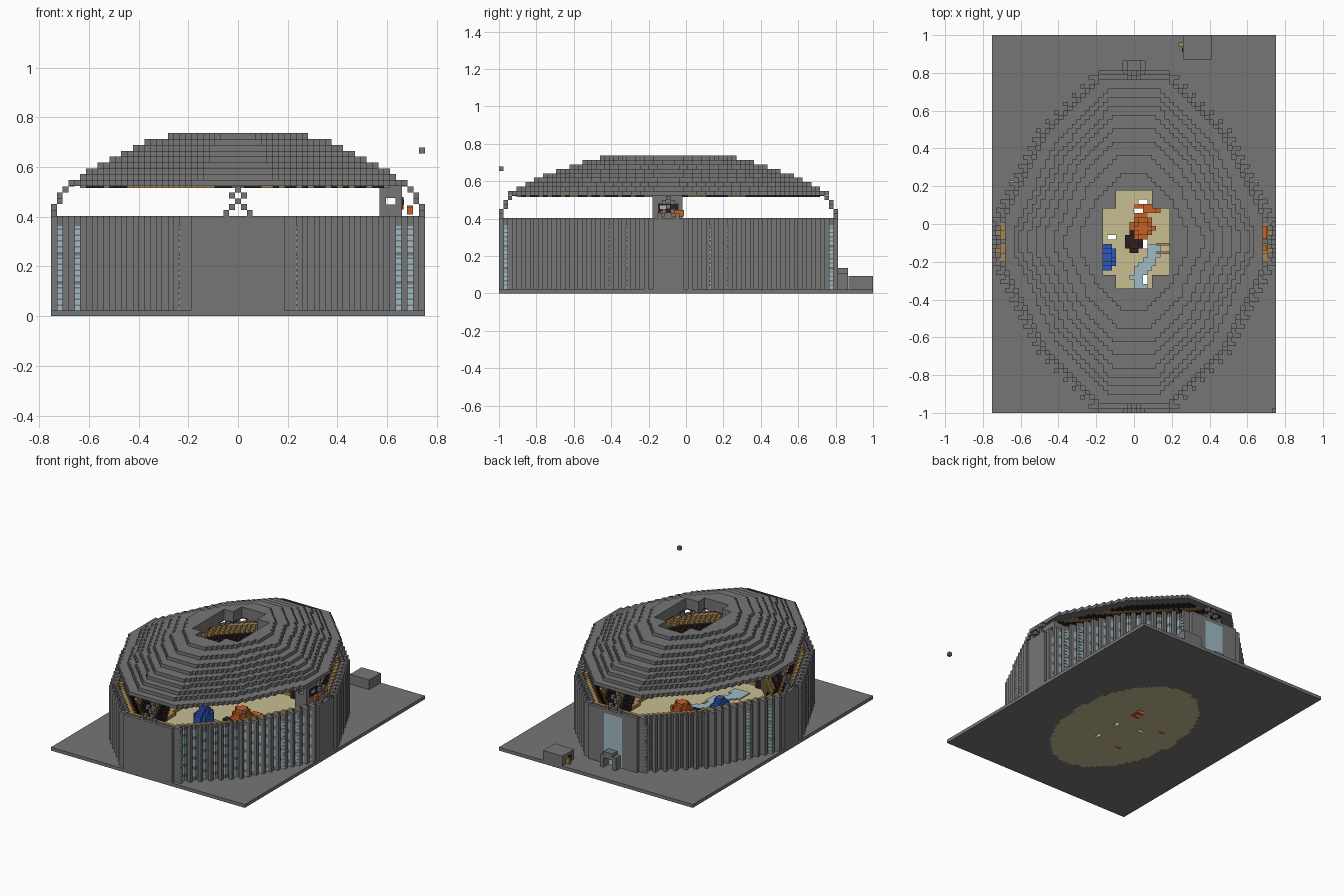
import bpy, bmesh, math

cube = bpy.data.objects.get("Cube")
if cube:
    bpy.data.objects.remove(cube, do_unlink=True)

V = 2 / 85            # edge of one block
NX, NY = 64, 85       # blocks across and along the plot
CY = -4 * V           # middle of the arena
WALL_TOP = 17 * V + 0.004
RIM = 22 * V + 0.007

COLOURS = {
    "stone": (0.18, 0.18, 0.185), "sand": (0.58, 0.51, 0.285),
    "glass": (0.35, 0.50, 0.56), "dark_seat": (0.026, 0.013, 0.014),
    "wood": (0.38, 0.24, 0.08), "orange": (0.56, 0.12, 0.02),
    "blue": (0.028, 0.095, 0.48),
}
NAMES = list(COLOURS)
MATS = []
for name, rgb in COLOURS.items():
    m = bpy.data.materials.new(name)
    m.use_nodes = True
    m.diffuse_color = (*rgb, 1)
    bsdf = m.node_tree.nodes["Principled BSDF"]
    bsdf.inputs["Base Color"].default_value = (*rgb, 1)
    bsdf.inputs["Roughness"].default_value = 0.9
    MATS.append(m)


def finish(name, bm):
    mesh = bpy.data.meshes.new(name)
    bm.to_mesh(mesh)
    bm.free()
    for m in MATS:
        mesh.materials.append(m)
    ob = bpy.data.objects.new(name, mesh)
    bpy.context.collection.objects.link(ob)
    return ob


SIDES = ("0132", "4576", "0451", "2376", "0264", "1573")


def boxes(name, items):
    """Boxes as (x0, x1, y0, y1, z0, z1, colour)."""
    bm = bmesh.new()
    for x0, x1, y0, y1, z0, z1, colour in items:
        vs = [bm.verts.new((x, y, z)) for z in (z0, z1) for y in (y0, y1) for x in (x0, x1)]
        for side in SIDES:
            bm.faces.new([vs[int(c)] for c in side]).material_index = NAMES.index(colour)
    bmesh.ops.recalc_face_normals(bm, faces=bm.faces[:])
    return finish(name, bm)


def px(i):
    return (i - (NX - 1) / 2) * V


def py(j):
    return (j - (NY - 1) / 2) * V


def column(i, j, z0, z1, colour):
    x, y, h = px(i), py(j), V / 2
    return (x - h, x + h, y - h, y + h, z0, z1, colour)


def norm(x, y):
    """Faceted oval: 1 on the outer wall line."""
    x, y = abs(x), abs(y - CY)
    return max(y / 0.905, (y + 1.02 * x) / 1.075, (y + 2 * x) / 1.56, x / 0.75)


def inside(i, j):
    return norm(px(i), py(j)) <= 1


def within(c, rects):
    return any(x0 < c.x < x1 and y0 < c.y < y1 for x0, x1, y0, y1 in rects)


CELLS = [(i, j) for i in range(NX) for j in range(NY)]

# Ground plate: sand arena floor, orange patches and small pits cut through
PITS = [(-0.15, -0.10, -0.08, -0.05), (0.0, 0.05, 0.06, 0.09), (0.03, 0.06, 0.10, 0.13),
        (0.05, 0.08, -0.31, -0.27), (0.05, 0.08, -0.12, -0.09)]
PATCHES = [(0.0, 0.08, 0.03, 0.10), (-0.155, -0.125, -0.35, -0.32), (-0.25, -0.22, -0.015, 0.015)]
bm = bmesh.new()
bmesh.ops.create_grid(bm, x_segments=NX, y_segments=NY, size=1)
for v in bm.verts:
    v.co.x *= NX * V / 2
    v.co.z = V
pits = []
for f in bm.faces:
    c = f.calc_center_median()
    if within(c, PITS):
        pits.append(f)
    elif within(c, PATCHES):
        f.material_index = NAMES.index("orange")
    elif math.hypot(c.x / 0.39, (c.y - CY) / 0.6) < 1:
        f.material_index = NAMES.index("sand")
bmesh.ops.delete(bm, geom=pits, context="FACES")
ground = finish("ground_plate", bm)
solid = ground.modifiers.new("thickness", "SOLIDIFY")
solid.thickness = V
solid.offset = -1

# Outer wall: staggered ribs with glazing tucked between them
ribs, panes = [], []
for i, j in CELLS:
    if not inside(i, j):
        continue
    if all(inside(i + a, j + b) for a, b in ((1, 0), (-1, 0), (0, 1), (0, -1))):
        continue
    x, y = px(i), py(j) - CY
    flat = abs(y) > 0.885 or abs(x) > 0.735
    back_window = y > 0.885 and abs(x) < 0.08
    plain = abs(x) < 0.22 or (x < 0 and y > 0)
    if back_window or (j % 2 and not flat):
        for k in range(1, 17):
            grey = k == 16 or plain or (k + j // 2) % 3 == 0
            if back_window:
                grey = k == 16 or (abs(x) > 0.06 and k % 4 == 0)
            panes.append(column(i, j, k * V, WALL_TOP if k == 16 else (k + 1) * V,
                                "stone" if grey else "glass"))
    else:
        ribs.append(column(i, j, V, WALL_TOP, "stone"))
        a, b = i + (1 if x > 0 else -1), j + (1 if y > 0 else -1)
        if not flat and 0 <= a < NX and 0 <= b < NY and not inside(a, b):
            ribs.append(column(a, b, V, WALL_TOP, "stone"))
boxes("wall_ribs", ribs)
boxes("wall_glazing", panes)

# Narrow dotted glazing strips on the wall corners
strips = []
for k in range(1, 16):
    z0, z1 = k * V, (k + (0.75 if k % 5 else 0.4)) * V
    for i in (1, 4, 59, 61):
        row = [b for b in ribs + panes if abs(b[0] + V / 2 - px(i)) < 0.001]
        for y in (min(b[2] for b in row) - 0.003, max(b[3] for b in row) + 0.003):
            strips.append((px(i) - V / 2, px(i) + V / 2, y - 0.003, y + 0.003, z0, z1, "glass"))
    for j in (1, 75):
        row = [b for b in ribs + panes if abs(b[2] + V / 2 - py(j)) < 0.001]
        for x in (min(b[0] for b in row) - 0.003, max(b[1] for b in row) + 0.003):
            strips.append((x - 0.003, x + 0.003, py(j) - V / 2, py(j) + V / 2, z0, z1, "glass"))
boxes("corner_glazing", strips)

# Stepped seating bowl
seats = []
for i, j in CELLS:
    x, y = px(i), py(j)
    n = norm(x, y)
    if n < 0.96 and math.hypot(x / 0.39, (y - CY) / 0.6) >= 1:
        step = min(16, max(1, int((n - 0.55) / 0.38 * 16)))
        seats.append(column(i, j, V, (1 + step) * V - 0.002, "wood" if step % 5 < 2 else "dark_seat"))
boxes("seating", seats)


# Stepped dome roof with an open middle, flat corner eaves and a lined underside
def roof_hole(x, y):
    return (abs(x) < 0.1 and -0.35 < y < 0.18) or (-0.17 < x < 0.19 and -0.26 < y < 0.09)


roof, lining = [], []
for i, j in CELLS:
    x, y = px(i), py(j)
    t = norm(x * 1.05, y) / 0.94
    eave = norm(x, y) < 0.965 and abs(x) < 0.68 and abs(y - CY) < 0.86
    if roof_hole(x, y) or (t > 1 and not eave):
        continue
    rise = 1 - (max(0, min(t, 1) - 0.2) / 0.8) ** 1.8
    top = RIM + V * max(1, math.ceil(rise * 9))
    low = max(RIM, top - 3 * V)
    roof.append(column(i, j, low, top, "stone"))
    if t < 0.95:
        lining.append(column(i, j, low - 0.008, low, "wood" if (i + j) % 5 < 2 else "dark_seat"))
boxes("roof", roof)
boxes("roof_lining", lining)

# Lattice struts carrying the roof at the four ends
struts = []
for k, spread in enumerate((2, 1, 0, 1, 0, 1)):
    z = WALL_TOP + k * V
    inset = (0, 0, 1, 1, 2, 3)[k]
    for s in {spread, -spread}:
        for end in (inset, NX - 1 - inset):
            struts.append(column(end, 38 + s, z, z + V, "stone"))
        for end in (inset, 76 - inset):
            struts.append(column(31.5 + s, end, z, z + V, "stone"))
boxes("roof_struts", struts)

# Press box on the left end, with a window right through and bright fittings
boxes("press_box", [
    (0.57, 0.66, -0.18, -0.02, 0.33, 0.45, "stone"),
    (0.57, 0.66, -0.18, -0.02, 0.475, RIM, "stone"),
    (0.57, 0.595, -0.18, -0.02, 0.45, 0.475, "stone"),
    (0.635, 0.66, -0.18, -0.02, 0.45, 0.475, "stone"),
    (0.66, 0.666, -0.15, -0.04, 0.43, 0.48, "dark_seat"),
    (0.66, 0.668, -0.14, -0.10, 0.45, 0.47, "glass"),
    (0.68, 0.705, -0.08, -0.01, 0.41, 0.445, "orange"),
    (0.68, 0.705, -0.14, -0.115, 0.41, 0.44, "orange"),
])

# Stream winding over the arena floor
stream = []
for i, j in CELLS:
    x, y = px(i), py(j)
    middle = 0.10 + 0.35 * (y + 0.12) + 0.02 * math.sin(y * 30)
    pit = 0.05 < x < 0.08 and (-0.31 < y < -0.27 or -0.12 < y < -0.09)
    if -0.58 < y < -0.11 and abs(x - middle) < 0.04 + 0.1 * max(0, -y - 0.33) and not pit:
        stream.append(column(i, j, V, V + 0.008, "glass"))
boxes("stream", stream)


# Rounded block figures on the arena floor
def mound(name, x, y, rx, ry, height, colour):
    items = []
    for i, j in CELLS:
        d = math.hypot((px(i) - x) / rx, (py(j) - y) / ry)
        if d < 1:
            h = max(1, round(height / V * (1 - 0.5 * d * d)))
            items.append(column(i, j, V, V * (1 + h), colour))
    boxes(name, items)


mound("orange_figure", 0.045, -0.02, 0.062, 0.062, 0.13, "orange")
mound("small_orange_figure", 0.09, 0.085, 0.045, 0.03, 0.06, "orange")
mound("blue_figure", -0.14, -0.18, 0.05, 0.075, 0.14, "blue")
mound("dark_figure", 0.0, -0.09, 0.055, 0.055, 0.05, "dark_seat")
boxes("floor_benches", [(0.12, 0.19, y, y + 0.015, V, 0.05, "wood") for y in (-0.115, -0.16)])

# Back entrance canopy, outbuilding and the loose block in the sky
boxes("entrance_canopy", [
    (-0.06, -0.035, 0.81, 0.865, V, 0.11, "stone"),
    (0.035, 0.06, 0.81, 0.865, V, 0.11, "stone"),
    (-0.06, 0.06, 0.81, 0.865, 0.09, 0.11, "stone"),
    (-0.035, 0.035, 0.81, 0.865, 0.11, 0.135, "stone"),
])
boxes("outbuilding", [
    (0.26, 0.41, 0.87, 1.0, V, 0.092, "stone"),
    (0.235, 0.26, 0.94, 0.96, V, 0.06, "wood"),
    (0.254, 0.26, 0.91, 0.935, V, 0.07, "dark_seat"),
])
boxes("floating_block", [column(NX - 1, 0, 28 * V - 0.004, 29 * V - 0.004, "stone")])
